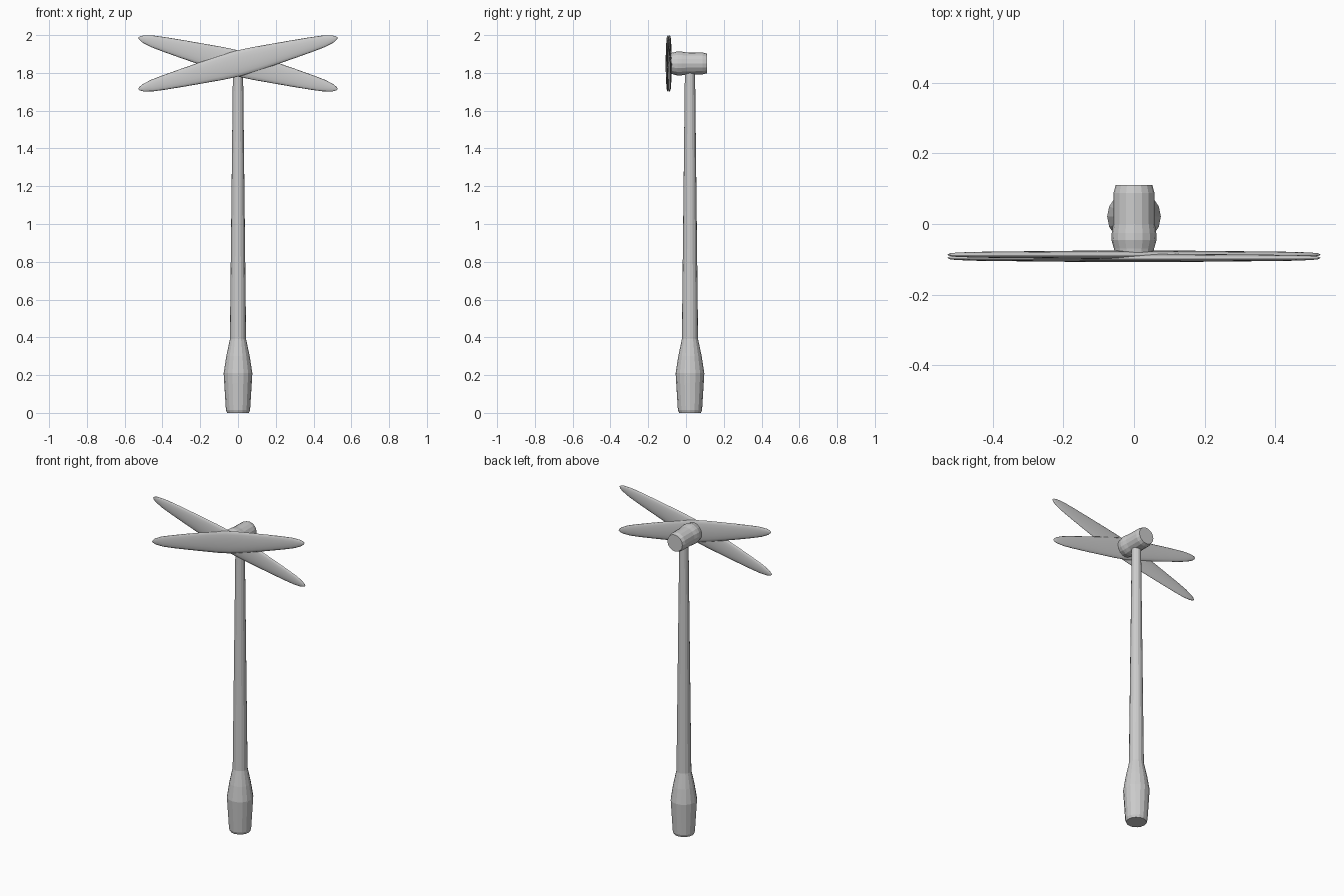
import bpy, bmesh, math
from mathutils import Matrix

if "Cube" in bpy.data.objects:
    bpy.data.objects.remove(bpy.data.objects["Cube"])

SIDES = 16
HUB_Z = 1.85


def skin(name, rings, matrix=None):
    """Join equal-sized rings of points into a closed, capped surface."""
    bm = bmesh.new()
    loops = [[bm.verts.new(p) for p in ring] for ring in rings]
    n = len(loops[0])
    for a, b in zip(loops, loops[1:]):
        for i in range(n):
            j = (i + 1) % n
            bm.faces.new((a[i], a[j], b[j], b[i]))
    bm.faces.new(loops[0][::-1])
    bm.faces.new(loops[-1])
    if matrix:
        bm.transform(matrix)
    bmesh.ops.recalc_face_normals(bm, faces=bm.faces[:])
    mesh = bpy.data.meshes.new(name)
    bm.to_mesh(mesh)
    bm.free()
    obj = bpy.data.objects.new(name, mesh)
    bpy.context.collection.objects.link(obj)
    return obj


def ellipse(rx, ry, z, n=SIDES):
    return [(rx * math.cos(2 * math.pi * i / n), ry * math.sin(2 * math.pi * i / n), z)
            for i in range(n)]


def turned(name, profile, matrix):
    return skin(name, [ellipse(r, r, z) for r, z in profile], matrix)


# Mast with swollen grip at the bottom
turned("mast", [(0.058, 0), (0.064, 0.015), (0.073, 0.16), (0.076, 0.21),
                (0.062, 0.30), (0.043, 0.39), (0.027, 1.80), (0.027, 1.82)],
       Matrix.Translation((0, 0.021, 0)))

# Barrel-shaped motor head, lying along y
turned("motor_head", [(0.055, -0.086), (0.057, -0.070), (0.064, -0.045), (0.063, -0.025),
                      (0.059, 0.0), (0.058, 0.088), (0.052, 0.11)],
       Matrix.Translation((0, 0, HUB_Z)) @ Matrix.Rotation(-math.pi / 2, 4, 'X'))

# Two long crossed blades: (distance from centre, half width, half thickness)
half = [(0, 0.068, 0.012), (0.1, 0.064, 0.012), (0.2, 0.056, 0.011), (0.3, 0.048, 0.010),
        (0.4, 0.039, 0.009), (0.47, 0.031, 0.008), (0.52, 0.019, 0.006),
        (0.538, 0.009, 0.004), (0.545, 0.001, 0.001)]
stations = [(-t, w, h) for t, w, h in half[:0:-1]] + half
for name, y, angle in (("front_blade", -0.096, -14.5), ("back_blade", -0.087, 14.5)):
    rings = [[(t, p[1], p[0]) for p in ellipse(w, h, 0)] for t, w, h in stations]
    blade = skin(name, rings, Matrix.Translation((0, y, HUB_Z))
                 @ Matrix.Rotation(math.radians(angle), 4, 'Y'))
    blade.data.shade_smooth()
